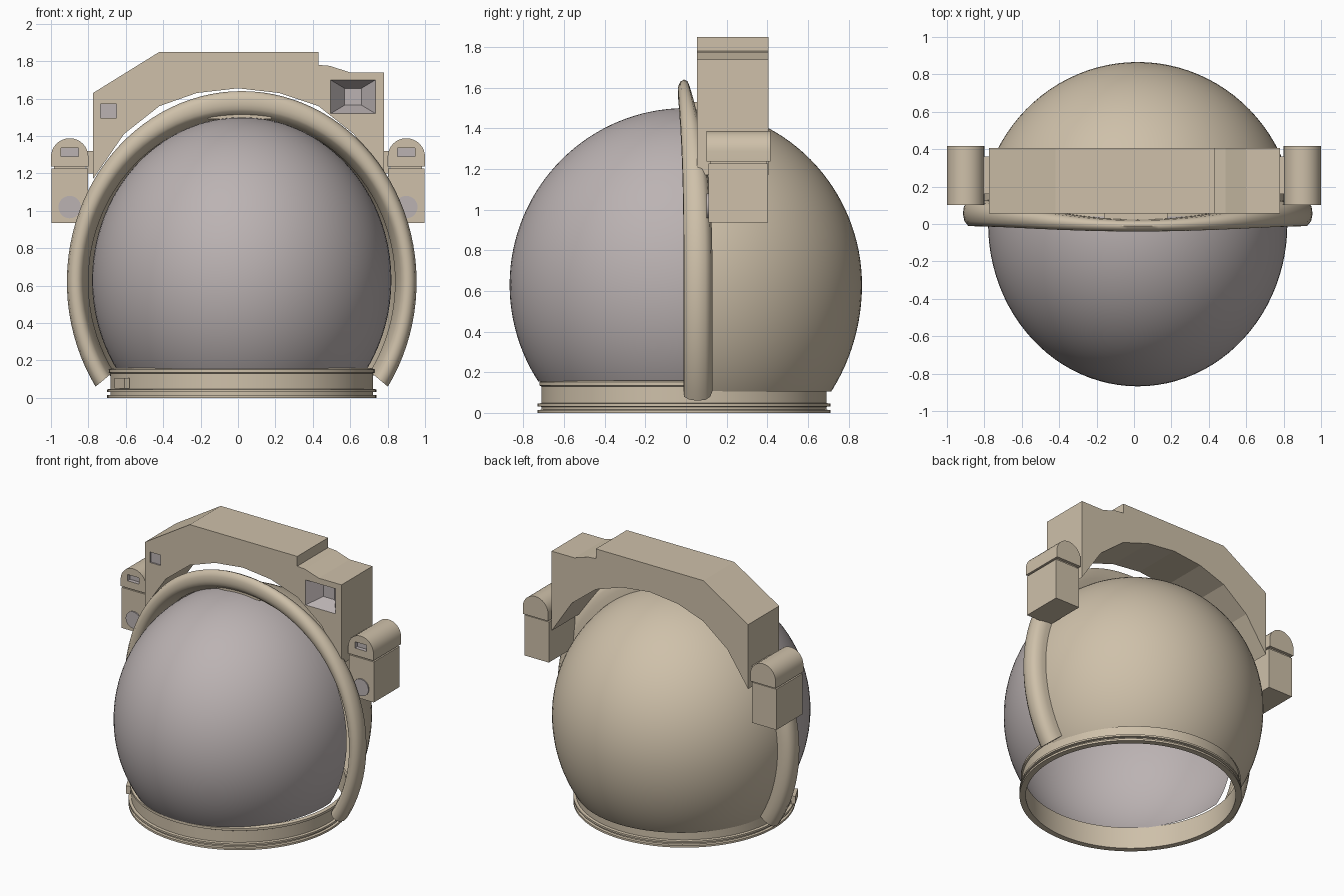
import bpy, bmesh, math
from mathutils import Vector

if "Cube" in bpy.data.objects:
    bpy.data.objects.remove(bpy.data.objects["Cube"])

CX, CZ = 0.02, 0.63          # helmet centre


def mat(name, col):
    m = bpy.data.materials.new(name)
    m.diffuse_color = (*col, 1)
    m.use_nodes = True
    m.node_tree.nodes["Principled BSDF"].inputs["Base Color"].default_value = m.diffuse_color
    return m


BEIGE = mat("warm_beige", (0.62, 0.53, 0.40))
GREY = mat("mauve_grey", (0.50, 0.45, 0.45))


def finish(bm, name, mats, smooth=None, normals=True):
    if normals:
        bmesh.ops.recalc_face_normals(bm, faces=bm.faces)
    me = bpy.data.meshes.new(name)
    bm.to_mesh(me)
    bm.free()
    ob = bpy.data.objects.new(name, me)
    bpy.context.collection.objects.link(ob)
    for m in mats:
        me.materials.append(m)
    bpy.ops.object.select_all(action='DESELECT')
    ob.select_set(True)
    bpy.context.view_layer.objects.active = ob
    if smooth:
        bpy.ops.object.shade_smooth_by_angle(angle=math.radians(smooth))
    return ob


def prism(name, pts, y0, y1, m=BEIGE, smooth=None):
    """Extrude an (x, z) outline from y0 to y1."""
    bm = bmesh.new()
    f = bm.faces.new([bm.verts.new((x, y0, z)) for x, z in pts])
    r = bmesh.ops.extrude_face_region(bm, geom=[f])
    for v in r["geom"]:
        if isinstance(v, bmesh.types.BMVert):
            v.co.y = y1
    return finish(bm, name, [m, GREY], smooth)


def box(name, x0, x1, y0, y1, z0, z1, m=BEIGE):
    return prism(name, [(x0, z0), (x1, z0), (x1, z1), (x0, z1)], y0, y1, m)


def grid_skin(bm, rings, loop):
    """Skin a list of closed vertex rings."""
    n = len(rings[0])
    pairs = list(zip(rings, rings[1:])) + ([(rings[-1], rings[0])] if loop else [])
    for a, b in pairs:
        for i in range(n):
            j = (i + 1) % n
            bm.faces.new((a[i], a[j], b[j], b[i]))


def recess(ob, front, back, y0, y1):
    """Cut a tapered grey-lined pocket; rects are x0, x1, z0, z1."""
    bm = bmesh.new()
    rings = []
    for (a, b, c, d), y in ((front, y0), (back, y1)):
        rings.append([bm.verts.new((x, y, z)) for x, z in ((a, c), (b, c), (b, d), (a, d))])
    grid_skin(bm, rings, False)
    for r in rings:
        bm.faces.new(r)
    for f in bm.faces:
        f.material_index = 1
    cut = finish(bm, "pocket_cutter", [BEIGE, GREY])
    cut.hide_render = True
    bpy.context.view_layer.objects.active = ob
    md = ob.modifiers.new("pocket", 'BOOLEAN')
    md.operation, md.solver, md.object = 'DIFFERENCE', 'EXACT', cut
    bpy.ops.object.modifier_apply(modifier=md.name)
    bpy.data.objects.remove(cut)


def dome(name, radii, low_rz, zcut, ycut, side, m):
    """Half ellipsoid, cut flat at the neck and at the ring plane."""
    bm = bmesh.new()
    bmesh.ops.create_uvsphere(bm, u_segments=96, v_segments=64, radius=1)
    for v in bm.verts:
        rz = radii[2] if v.co.z > 0 else low_rz
        v.co = Vector((CX + v.co.x * radii[0], v.co.y * radii[1], CZ + v.co.z * rz))
    for co, no in (((0, 0, zcut), (0, 0, -1)), ((0, ycut, 0), (0, side, 0))):
        bmesh.ops.bisect_plane(bm, geom=bm.verts[:] + bm.edges[:] + bm.faces[:],
                               plane_co=co, plane_no=no, clear_outer=True)
    return finish(bm, name, [m], 40, False)


# Clear front bubble and rear shell
dome("visor", (0.80, 0.868, 0.87), 0.87, 0.155, 0.06, 1, GREY)
dome("rear_shell", (0.845, 0.866, 0.873), 0.93, 0.105, 0.04, -1, BEIGE)

# Arched rim around the visor: section is (radial fraction, y)
section = [(0, 0.10), (0.26, 0.015), (0.34, 0), (0.5, -0.012), (0.75, -0.01), (0.93, 0.015),
           (1, 0.055), (0.95, 0.095), (0.75, 0.12), (0.4, 0.13), (0, 0.13)]
bm = bmesh.new()
rings = []
N = 72
for i in range(N + 1):
    p = math.radians(-33.3 + (180 + 66.6) * i / N)
    lean = max(0.0, math.sin(p)) ** 3
    depth = 1 - 0.55 * lean
    rings.append([bm.verts.new((CX + (0.82 + 0.115 * t) * math.cos(p), y * depth - 0.035 * lean,
                                0.62 + (0.875 + 0.145 * t) * math.sin(p))) for t, y in section])
grid_skin(bm, rings, False)
bm.faces.new(rings[0])
bm.faces.new(rings[-1])
finish(bm, "visor_rim", [BEIGE], 50)
box("rim_top_tab", -0.16, 0.18, -0.01, 0.06, 1.49, 1.53)

# Neck ring with two flanges and an upper lip
neck = [(0.68, 0), (0.72, 0), (0.72, 0.014), (0.702, 0.016), (0.702, 0.03), (0.72, 0.032),
        (0.72, 0.045), (0.702, 0.048), (0.702, 0.13), (0.712, 0.135), (0.712, 0.152), (0.69, 0.16)]
bm = bmesh.new()
rings = []
for i in range(96):
    a = 2 * math.pi * i / 96
    rings.append([bm.verts.new((CX + r * math.cos(a), -0.01 + r * math.sin(a), z)) for r, z in neck])
grid_skin(bm, rings, True)
finish(bm, "neck_ring", [BEIGE], 30)

# Small latch on the front left of the neck ring
latch = box("neck_latch", -0.06, 0.06, -0.015, 0.015, 0.05, 0.105)
latch.location = (CX - 0.64, -0.34, 0)
latch.rotation_euler.z = math.radians(-63)

# Overhead equipment arch with polygonal underside
arch = prism("overhead_arch", [
    (-0.775, 1.17), (-0.775, 1.63), (-0.42, 1.85), (0.43, 1.85), (0.43, 1.78), (0.49, 1.775),
    (0.60, 1.74), (0.78, 1.74), (0.78, 1.17), (0.62, 1.41), (0.43, 1.56), (0.22, 1.63),
    (0, 1.655), (-0.22, 1.63), (-0.42, 1.56), (-0.61, 1.41)], 0.055, 0.405)
recess(arch, (0.495, 0.735, 1.52, 1.70), (0.57, 0.66, 1.565, 1.655), 0.054, 0.15)   # camera
recess(arch, (-0.735, -0.65, 1.495, 1.57), (-0.735, -0.65, 1.495, 1.57), 0.05, 0.065)  # sensor

# Side lamps: body, rounded cap with slot, round lens, arm to the arch
for s, side in ((-1, "left"), (1, "right")):
    c = s * 0.9
    box(side + "_lamp_body", c - 0.097, c + 0.097, 0.11, 0.403, 0.936, 1.226)
    box(side + "_lamp_seam", c - 0.085, c + 0.085, 0.12, 0.395, 1.226, 1.24)
    dome_pts = [(c - 0.1, 1.238)] + [
        (c - 0.1 * math.cos(math.pi * k / 16), 1.288 + 0.1 * math.sin(math.pi * k / 16))
        for k in range(17)] + [(c + 0.1, 1.238)]
    cap = prism(side + "_lamp_cap", dome_pts, 0.102, 0.416, BEIGE, 30)
    slot = (c - 0.046, c + 0.046, 1.29, 1.335)
    recess(cap, slot, slot, 0.09, 0.13)
    prism(side + "_lamp_lens", [(c + 0.06 * math.cos(math.pi * k / 16), 1.02 + 0.06 * math.sin(math.pi * k / 16))
                                for k in range(32)], 0.102, 0.111, GREY, 30)
    xs = sorted((s * 0.77, s * 0.81))
    box(side + "_lamp_arm", *xs, 0.16, 0.36, 1.20, 1.32)
